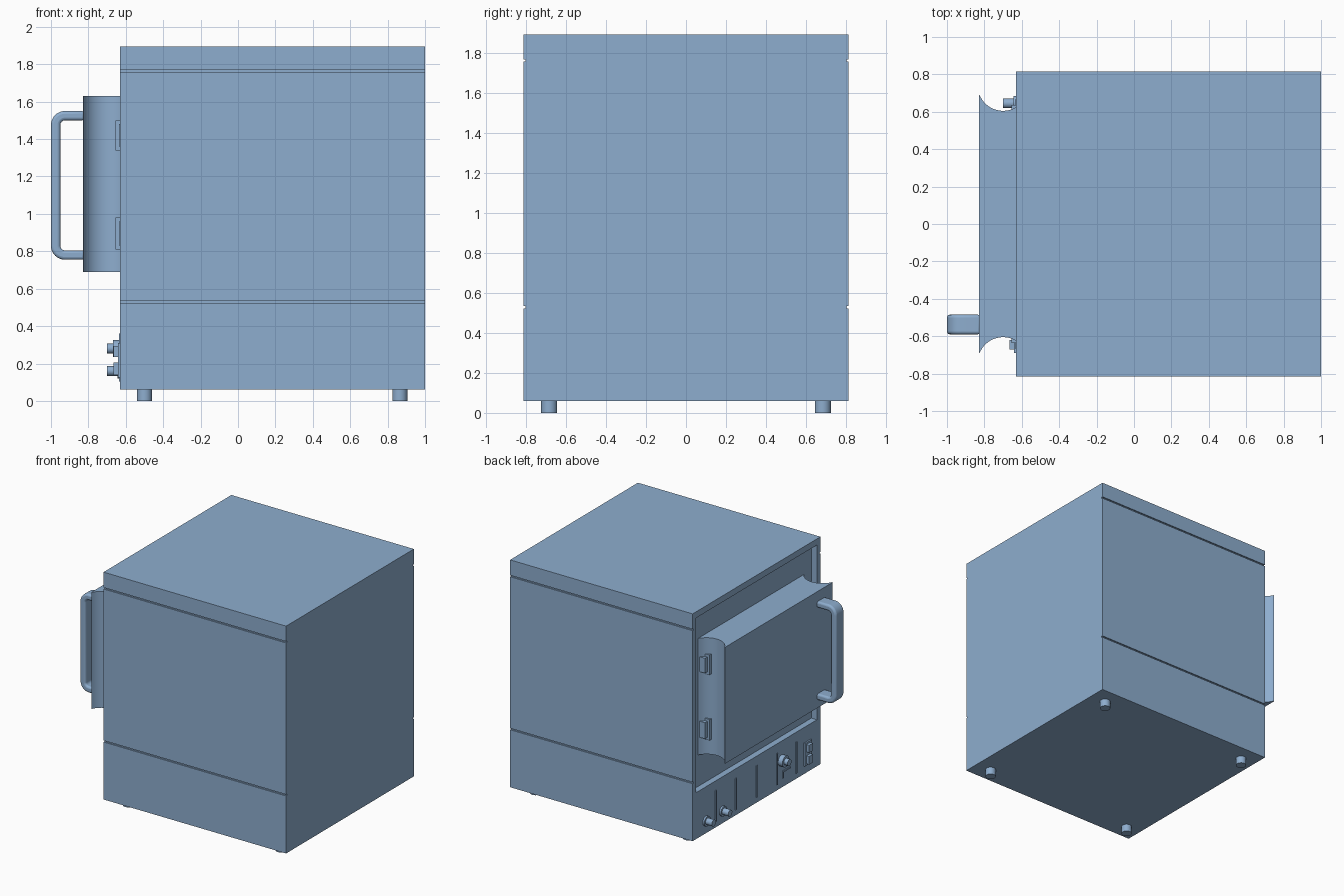
import bpy, bmesh, math
from mathutils import Matrix, Vector

cube = bpy.data.objects.get("Cube")
if cube:
    bpy.data.objects.remove(cube, do_unlink=True)

steel = bpy.data.materials.new("steel blue")
colour = (0.27, 0.42, 0.62, 1)
steel.diffuse_color = colour
steel.use_nodes = True
steel.node_tree.nodes["Principled BSDF"].inputs["Base Color"].default_value = colour


def finish(name, bm, smooth=False):
    bmesh.ops.recalc_face_normals(bm, faces=bm.faces)
    mesh = bpy.data.meshes.new(name)
    bm.to_mesh(mesh)
    bm.free()
    mesh.materials.append(steel)
    ob = bpy.data.objects.new(name, mesh)
    bpy.context.collection.objects.link(ob)
    bpy.ops.object.select_all(action='DESELECT')
    ob.select_set(True)
    bpy.context.view_layer.objects.active = ob
    if smooth:
        bpy.ops.object.shade_smooth_by_angle(angle=math.radians(35))
    return ob


def box(name, x, y, z):
    """Box from (min, max) pairs."""
    bm = bmesh.new()
    bmesh.ops.create_cube(bm, size=1)
    for v in bm.verts:
        v.co = [a + (b - a) * (c + 0.5) for (a, b), c in zip((x, y, z), v.co)]
    return finish(name, bm)


def prism(name, points, offset, smooth=False):
    """Extrude a closed outline of 3D points along offset."""
    bm = bmesh.new()
    face = bm.faces.new([bm.verts.new(p) for p in points])
    res = bmesh.ops.extrude_face_region(bm, geom=[face], use_keep_orig=True)
    moved = [g for g in res["geom"] if isinstance(g, bmesh.types.BMVert)]
    bmesh.ops.translate(bm, verts=moved, vec=Vector(offset))
    return finish(name, bm, smooth)


def cylinder(name, centre, radius, depth, axis='Z'):
    bm = bmesh.new()
    bmesh.ops.create_cone(bm, cap_ends=True, segments=32, radius1=radius, radius2=radius, depth=depth)
    if axis == 'X':
        bmesh.ops.rotate(bm, verts=bm.verts, matrix=Matrix.Rotation(math.pi / 2, 3, 'Y'))
    bmesh.ops.translate(bm, verts=bm.verts, vec=Vector(centre))
    return finish(name, bm, True)


def arc(cx, cy, r, a0, a1, n):
    return [(cx + r * math.cos(math.radians(a0 + (a1 - a0) * i / n)),
             cy + r * math.sin(math.radians(a0 + (a1 - a0) * i / n))) for i in range(n + 1)]


FACE, BACK, HALF, LOW, TOP = -0.63, 1.0, 0.815, 0.06, 1.895
RECESS = FACE + 0.05

# Cabinet with two seam grooves on each side wall
side = [(HALF, LOW)]
for seam in (0.53, 1.765):
    side += [(HALF, seam - 0.006), (HALF - 0.01, seam - 0.006),
             (HALF - 0.01, seam + 0.006), (HALF, seam + 0.006)]
side.append((HALF, TOP))
outline = side + [(-y, z) for y, z in reversed(side)]
cabinet = prism("cabinet", [(FACE, y, z) for y, z in outline], (BACK - FACE, 0, 0))

# Shallow recess around the door
cutter = box("recess_cutter", (FACE - 0.1, RECESS), (-0.77, 0.77), (0.435, 1.845))
cutter.hide_render = True
cut = cabinet.modifiers.new("recess", 'BOOLEAN')
cut.operation, cut.solver, cut.object = 'DIFFERENCE', 'EXACT', cutter
bpy.context.view_layer.objects.active = cabinet
bpy.ops.object.modifier_apply(modifier=cut.name)
bpy.data.objects.remove(cutter, do_unlink=True)

# Door with hollowed ends
end = [(-0.83, 0.685)] + arc(-0.70, 0.74, 0.135, 202, 329, 20) + [(RECESS, 0.675)]
door_outline = end + [(x, -y) for x, y in reversed(end)]
prism("door", [(x, y, 0.69) for x, y in door_outline], (0, 0, 0.94), True)

# Hinges and latches in the hollows of the door
for sign, label in ((1, "hinge"), (-1, "latch")):
    for z0, z1 in ((0.81, 0.98), (1.34, 1.50)):
        box(label + "_block", (-0.655, RECESS), sorted((sign * 0.59, sign * 0.635)), (z0, z1))
        box(label + "_leaf", (-0.635, RECESS), sorted((sign * 0.62, sign * 0.665)), (z0 + 0.02, z1 - 0.02))

# Door handle: flat bar bent into a U
outer = arc(-0.925, 1.475, 0.075, 90, 180, 10) + arc(-0.925, 0.83, 0.075, 180, 270, 10)
inner = arc(-0.925, 0.83, 0.025, 270, 180, 10) + arc(-0.925, 1.475, 0.025, 180, 90, 10)
loop = [(-0.82, 1.55)] + outer + [(-0.82, 0.755), (-0.82, 0.805)] + inner + [(-0.82, 1.50)]
handle = prism("handle", [(x, -0.59, z) for x, z in loop], (0, 0.105, 0))
bevel = handle.modifiers.new("rounded_edges", 'BEVEL')
bevel.width, bevel.segments, bevel.limit_method = 0.015, 3, 'ANGLE'
bevel.angle_limit = math.radians(50)
bpy.ops.object.shade_smooth_by_angle(angle=math.radians(35))

# Control knobs, each on a collar
for y, z, r in ((0.645, 0.16, 0.026), (0.435, 0.16, 0.026), (-0.32, 0.28, 0.026)):
    cylinder("knob_collar", (FACE - 0.004, y, z), r + 0.014, 0.02, 'X')
    cylinder("knob", (FACE - 0.03, y, z), r, 0.08, 'X')
cylinder("dial_base", (FACE - 0.018, -0.32, 0.28), 0.045, 0.04, 'X')

# Switch plate with two rockers
box("switch_plate", (FACE - 0.012, FACE + 0.01), (-0.69, -0.60), (0.125, 0.31))
for z0, z1 in ((0.14, 0.205), (0.235, 0.295)):
    box("switch_rocker", (FACE - 0.036, FACE), (-0.67, -0.62), (z0, z1))

# Divider strips on the control panel
for y in (0.52, 0.265, 0.0, -0.26, -0.505):
    box("divider_strip", (FACE - 0.006, FACE + 0.01), (y - 0.007, y + 0.007), (0.105, 0.36))
box("marker_upright", (FACE - 0.006, FACE + 0.01), (-0.342, -0.33), (0.13, 0.19))
box("marker_bar", (FACE - 0.006, FACE + 0.01), (-0.43, -0.33), (0.178, 0.19))

# Feet
for x in (-0.50, 0.865):
    for y in (-0.685, 0.685):
        cylinder("foot", (x, y, 0.035), 0.04, 0.07)
